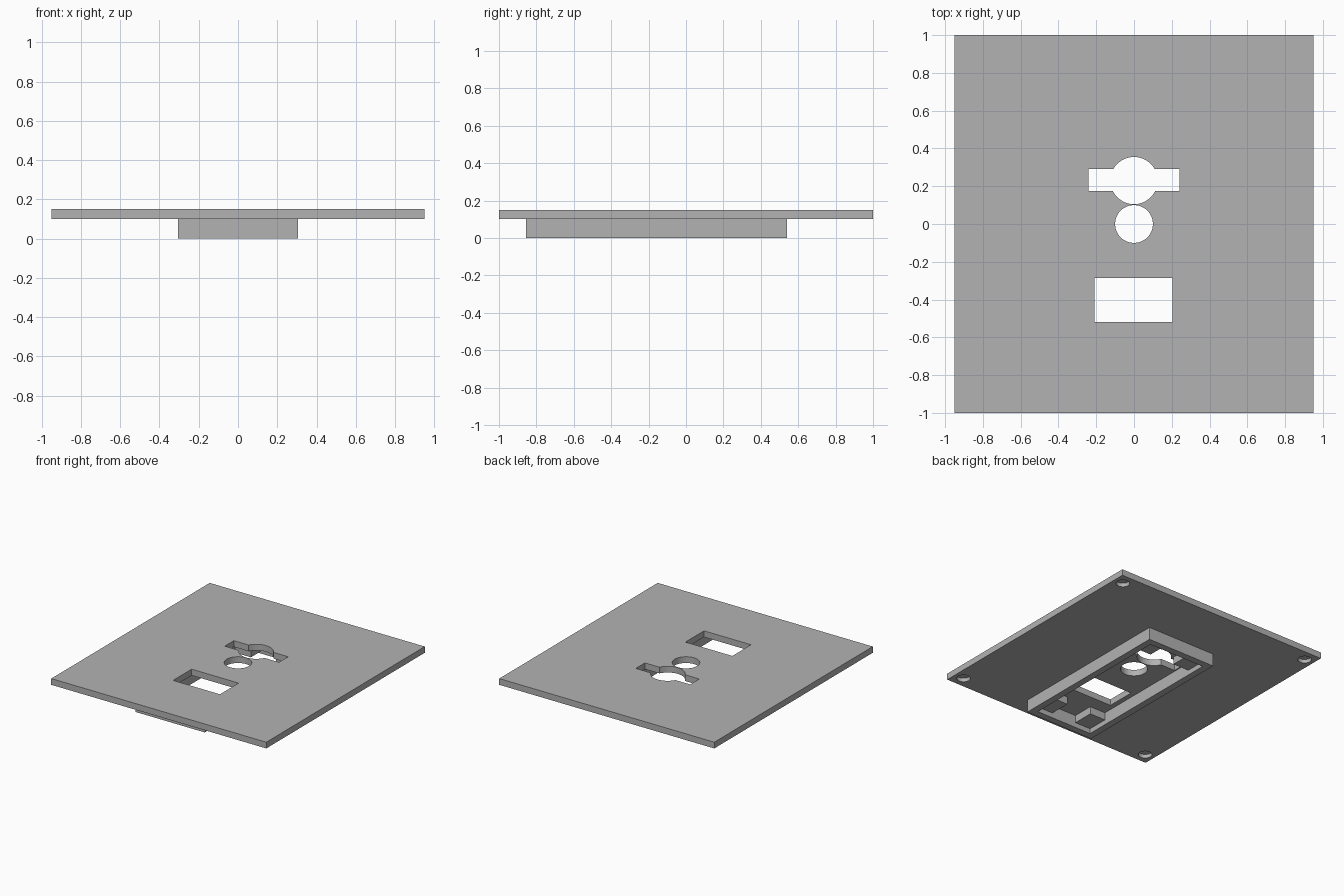
import bpy

cube = bpy.data.objects.get("Cube")
if cube:
    bpy.data.objects.remove(cube, do_unlink=True)

grey = bpy.data.materials.new("plain_grey")
grey.use_nodes = True
colour = (0.45, 0.45, 0.45, 1)
grey.diffuse_color = colour
grey.node_tree.nodes["Principled BSDF"].inputs["Base Color"].default_value = colour


def finish(name):
    ob = bpy.context.object
    ob.name = ob.data.name = name
    ob.data.materials.append(grey)
    return ob


def box(name, x0, x1, y0, y1, z0, z1):
    bpy.ops.mesh.primitive_cube_add(
        size=1, location=((x0 + x1) / 2, (y0 + y1) / 2, (z0 + z1) / 2))
    bpy.context.object.scale = (x1 - x0, y1 - y0, z1 - z0)
    bpy.ops.object.transform_apply(location=True, rotation=False, scale=True)
    return finish(name)


def disc(name, x, y, radius, z0, z1):
    bpy.ops.mesh.primitive_cylinder_add(
        vertices=64, radius=radius, depth=z1 - z0, location=(x, y, (z0 + z1) / 2))
    return finish(name)


def cut(target, cutter):
    mod = target.modifiers.new("cut", "BOOLEAN")
    mod.operation = "DIFFERENCE"
    mod.solver = "EXACT"
    mod.object = cutter
    bpy.context.view_layer.objects.active = target
    bpy.ops.object.modifier_apply(modifier=mod.name)
    bpy.data.objects.remove(cutter, do_unlink=True)


BASE, TOP = 0.1, 0.15       # underside and top of the plate
LOW, HIGH = BASE - 0.05, TOP + 0.05

# Cover plate with its through openings
plate = box("cover_plate", -0.95, 0.95, -1, 1, BASE, TOP)
cut(plate, box("window_cutter", -0.21, 0.205, -0.52, -0.285, LOW, HIGH))
cut(plate, disc("round_cutter", 0, 0, 0.1, LOW, HIGH))
cut(plate, disc("slot_disc_cutter", 0, 0.23, 0.125, LOW, HIGH))
cut(plate, box("slot_bar_cutter", -0.24, 0.24, 0.175, 0.29, LOW, HIGH))

# Blind round pockets under the four corners
for sx in (-1, 1):
    for sy in (-1, 1):
        cut(plate, disc("pocket_cutter", sx * 0.87, sy * 0.91, 0.05, LOW, BASE + 0.03))

# Rectangular frame below the plate
frame = box("rear_frame", -0.305, 0.305, -0.855, 0.54, 0, BASE)
cut(frame, box("frame_cutter", -0.25, 0.25, -0.8, 0.485, -0.1, HIGH))

# Support blocks in the frame's inner corners
for side, sx in (("right", -1), ("left", 1)):
    x0, x1 = sorted((sx * 0.11, sx * 0.25))
    box("front_block_" + side, x0, x1, -0.8, -0.63, 0.04, BASE)
    box("back_block_" + side, x0, x1, 0.32, 0.485, 0.04, BASE)
